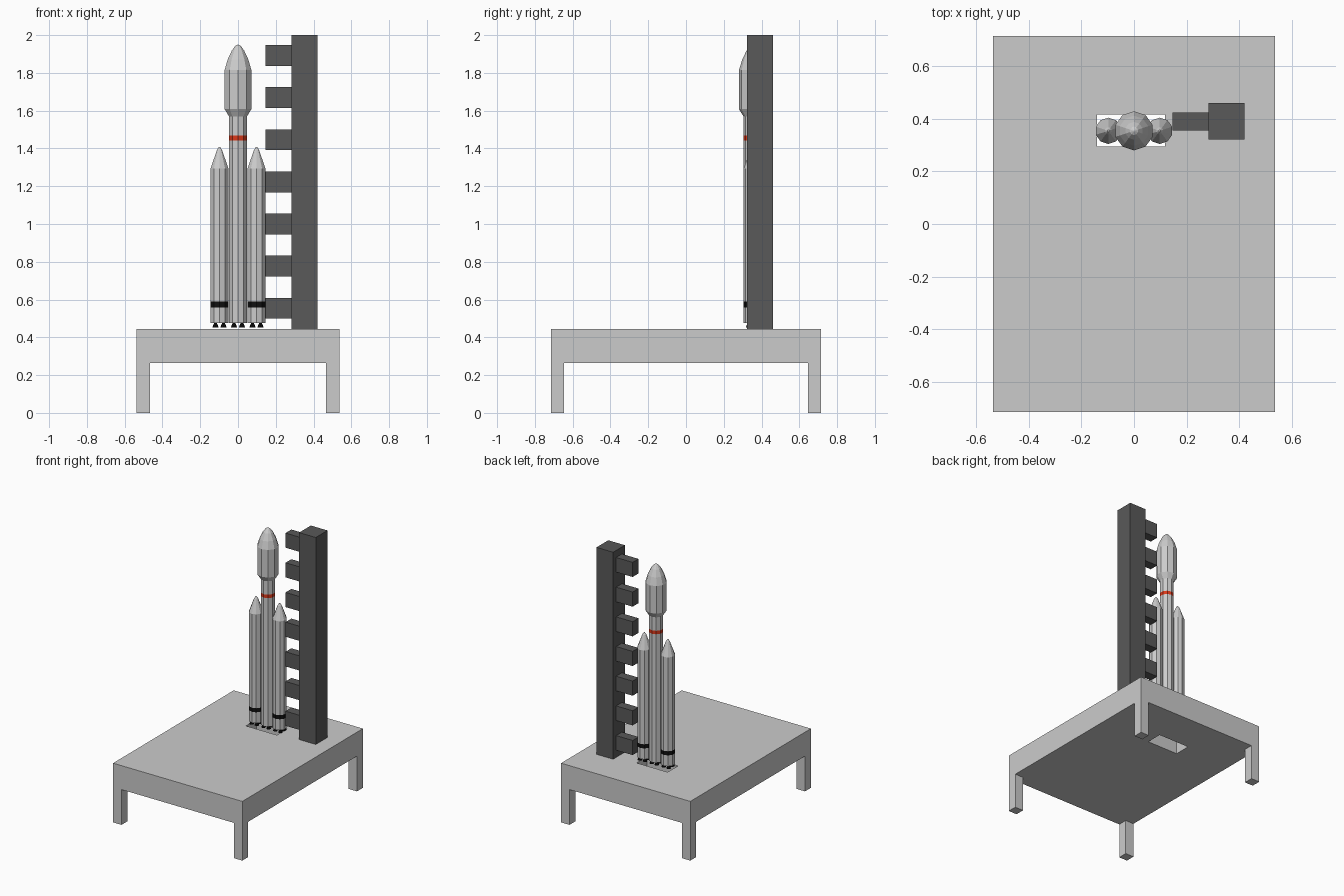
import bpy, bmesh
from math import sin, cos, pi

if "Cube" in bpy.data.objects:
    bpy.data.objects.remove(bpy.data.objects["Cube"])


def material(name, color):
    m = bpy.data.materials.new(name)
    m.diffuse_color = (*color, 1)
    m.use_nodes = True
    m.node_tree.nodes["Principled BSDF"].inputs["Base Color"].default_value = m.diffuse_color
    return m


GREY = material("light_grey", (0.8, 0.8, 0.8))
DARK = material("dark_grey", (0.1, 0.1, 0.1))
BLACK = material("black", (0.005, 0.005, 0.005))
RED = material("red", (0.7, 0.04, 0.01))


def add_object(name, bm, mats=()):
    bmesh.ops.recalc_face_normals(bm, faces=bm.faces)
    mesh = bpy.data.meshes.new(name)
    bm.to_mesh(mesh)
    bm.free()
    for m in mats:
        mesh.materials.append(m)
    obj = bpy.data.objects.new(name, mesh)
    bpy.context.collection.objects.link(obj)
    return obj


def box(name, lo, hi, mats=()):
    bm = bmesh.new()
    bmesh.ops.create_cube(bm, size=1)
    for v in bm.verts:
        v.co = [(a + b) / 2 + c * (b - a) for a, b, c in zip(lo, hi, v.co)]
    return add_object(name, bm, mats)


def lathe(name, profile, x, y, mats, sides=10, band=None):
    """Revolve (radius, z) points; segment number 'band' gets the second material."""
    bm = bmesh.new()
    rings = [[bm.verts.new((x + r * sin(2 * pi * i / sides), y + r * cos(2 * pi * i / sides), z))
              for i in range(sides)] for r, z in profile]
    for k, (a, b) in enumerate(zip(rings, rings[1:])):
        for i in range(sides):
            j = (i + 1) % sides
            f = bm.faces.new((a[i], a[j], b[j], b[i]))
            f.material_index = int(k == band)
    bm.faces.new(rings[0])
    bm.faces.new(rings[-1])
    return add_object(name, bm, mats)


# Table platform with a flame opening
top = box("platform_top", (-0.537, -0.716, 0.265), (0.537, 0.716, 0.445))
cutter = box("flame_opening_cutter", (-0.14, 0.295, 0.1), (0.118, 0.418, 0.6))
cutter.hide_render = True
cutter.hide_viewport = True
cut = top.modifiers.new("opening", 'BOOLEAN')
cut.operation = 'DIFFERENCE'
cut.solver = 'EXACT'
cut.object = cutter

# Four corner legs
leg = box("platform_legs", (0.467, 0.646, 0), (0.537, 0.716, 0.265))
leg.modifiers.new("mirror", 'MIRROR').use_axis = (True, True, False)

# Service tower and its row of arms
box("service_tower", (0.283, 0.322, 0.445), (0.421, 0.461, 2.0), [DARK])
arms = box("service_arms", (0.146, 0.356, 0.499), (0.283, 0.425, 0.609), [DARK])
arr = arms.modifiers.new("array", 'ARRAY')
arr.count = 7
arr.use_relative_offset = False
arr.use_constant_offset = True
arr.constant_offset_displace = (0, 0, 0.223)

# Rocket: core with fairing, two boosters
RY, R, BASE = 0.355, 0.05, 0.476
lathe("core_stage",
      [(R, BASE), (R, 1.442), (R, 1.468), (R, 1.569), (0.0745, 1.608), (0.0745, 1.815),
       (0.057, 1.872), (0.034, 1.919), (0.016, 1.942), (0.003, 1.949)],
      0, RY, [GREY, RED], band=1)
booster = [(R, BASE), (R, 0.558), (R, 0.589), (R, 1.294), (0.014, 1.392), (0.004, 1.407)]
for side, bx in (("left", -0.098), ("right", 0.098)):
    lathe(side + "_booster", booster, bx, RY, [GREY, BLACK], band=1)

# Engine nozzles, four under each body
for body, cx in (("left_booster", -0.098), ("core", 0), ("right_booster", 0.098)):
    for dx in (-0.021, 0.021):
        for dy in (-0.021, 0.021):
            lathe(body + "_nozzle", [(0.016, 0.453), (0.013, 0.463), (0.007, BASE)],
                  cx + dx, RY + dy, [BLACK], sides=8)
